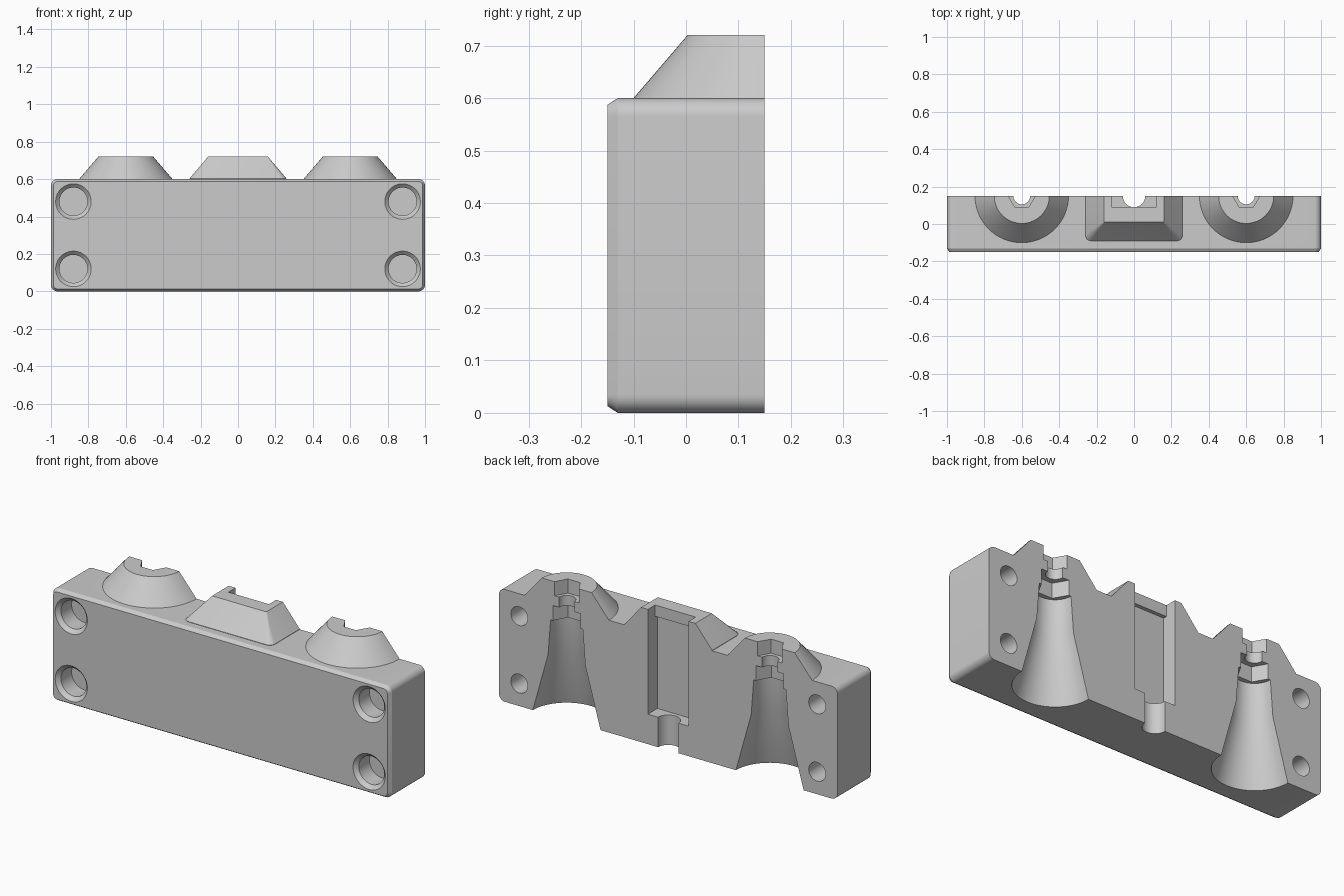
import bpy, bmesh, math
from math import cos, sin, pi

if "Cube" in bpy.data.objects:
    bpy.data.objects.remove(bpy.data.objects["Cube"])

BACK = 0.15          # split plane of the half mould
SEG = 64

grey = bpy.data.materials.new("light grey plastic")
grey.diffuse_color = (0.6, 0.6, 0.6, 1)
grey.use_nodes = True
grey.node_tree.nodes["Principled BSDF"].inputs["Base Color"].default_value = grey.diffuse_color


def loft(name, rings):
    """Closed solid joining a list of rings with equal point counts."""
    bm = bmesh.new()
    loops = [[bm.verts.new(p) for p in ring] for ring in rings]
    n = len(loops[0])
    for a, b in zip(loops, loops[1:]):
        for i in range(n):
            bm.faces.new((a[i], a[(i + 1) % n], b[(i + 1) % n], b[i]))
    bm.faces.new(loops[0])
    bm.faces.new(loops[-1])
    bmesh.ops.recalc_face_normals(bm, faces=bm.faces[:])
    me = bpy.data.meshes.new(name)
    bm.to_mesh(me)
    bm.free()
    me.materials.append(grey)
    ob = bpy.data.objects.new(name, me)
    bpy.context.collection.objects.link(ob)
    return ob


def rounded_rect(x, lo, hi, r, n=8):
    """Rounded rectangle as (u, v) pairs, u in -x..x and v in lo..hi."""
    pts = []
    for cx, cy, start in ((x - r, hi - r, 0), (-x + r, hi - r, 1),
                          (-x + r, lo + r, 2), (x - r, lo + r, 3)):
        for i in range(n + 1):
            a = (start + i / n) * pi / 2
            pts.append((cx + r * cos(a), cy + r * sin(a)))
    return pts


def turned(name, x, profile, seg=SEG):
    """Solid of revolution on the split plane, profile of (radius, z)."""
    return loft(name, [[(x + r * cos(2 * pi * i / seg), BACK + r * sin(2 * pi * i / seg), z)
                        for i in range(seg)] for r, z in profile])


def bore(name, x, z, profile):
    """Round hole along y, profile of (radius, y)."""
    return loft(name, [[(x + r * cos(2 * pi * i / 48), y, z + r * sin(2 * pi * i / 48))
                        for i in range(48)] for r, y in profile])


def box(name, x, y0, y1, z0, z1):
    return loft(name, [[(-x, y0, z), (x, y0, z), (x, y1, z), (-x, y1, z)] for z in (z0, z1)])


def combine(target, tool, op):
    mod = target.modifiers.new("cut", 'BOOLEAN')
    mod.operation, mod.solver, mod.object = op, 'EXACT', tool
    bpy.context.view_layer.objects.active = target
    bpy.ops.object.modifier_apply(modifier=mod.name)
    bpy.data.objects.remove(tool, do_unlink=True)


# Main block with rounded corners and a chamfered front edge
block = loft("mould_half", [[(u, y, v) for u, v in rounded_rect(1 - d, d, 0.6 - d, 0.035 - d)]
                            for y, d in ((-0.15, 0.013), (-0.13, 0), (0.25, 0))])

# Raised bosses on top
for s in (-1, 1):
    combine(block, turned("cone_boss", s * 0.6, [(0.25, 0.55), (0.25, 0.6), (0.147, 0.72)]), 'UNION')
combine(block, loft("pyramid_boss", [[(u, v, z) for u, v in rounded_rect(x, y, 0.22, r, 4)]
                    for x, y, r, z in ((0.26, -0.09, 0.03, 0.55), (0.26, -0.09, 0.03, 0.602),
                                       (0.16, 0.01, 0.004, 0.72))]), 'UNION')

# Trim everything flat at the split plane
combine(block, box("trim", 2, BACK, 1, -1, 2), 'DIFFERENCE')

for s in (-1, 1):
    x = s * 0.6
    # Flared cavity, two hexagonal pockets and the narrow neck
    combine(block, turned("flare", x, [(0.214, -0.05), (0.2, 0), (0.11, 0.32), (0.095, 0.51)]), 'DIFFERENCE')
    combine(block, turned("lower_hex", x, [(0.082, 0.45), (0.082, 0.59)], 6), 'DIFFERENCE')
    combine(block, turned("upper_hex", x, [(0.072, 0.645), (0.072, 0.8)], 6), 'DIFFERENCE')
    combine(block, turned("neck", x, [(0.045, 0.4), (0.045, 0.78)], 32), 'DIFFERENCE')
    # Bolt holes: chamfered counterbore in front, small hole behind
    for z in (0.12, 0.48):
        combine(block, bore("counterbore", s * 0.88, z,
                            [(0.115, -0.17), (0.095, -0.15), (0.075, -0.13), (0.075, -0.04)]), 'DIFFERENCE')
        combine(block, bore("bolt_hole", s * 0.88, z, [(0.05, -0.03), (0.05, 0.2)]), 'DIFFERENCE')

# Centre slot, undercut below the lip, with a round outlet at the bottom
combine(block, box("slot_mouth", 0.12, 0.09, 0.3, 0.5, 0.8), 'DIFFERENCE')
combine(block, box("slot", 0.12, 0.07, 0.3, 0.16, 0.66), 'DIFFERENCE')
combine(block, turned("outlet", 0, [(0.06, -0.05), (0.06, 0.3)], 32), 'DIFFERENCE')

# Smooth curved walls, keep real edges sharp
bpy.ops.object.select_all(action='DESELECT')
block.select_set(True)
bpy.context.view_layer.objects.active = block
bpy.ops.object.shade_smooth_by_angle(angle=math.radians(25))
